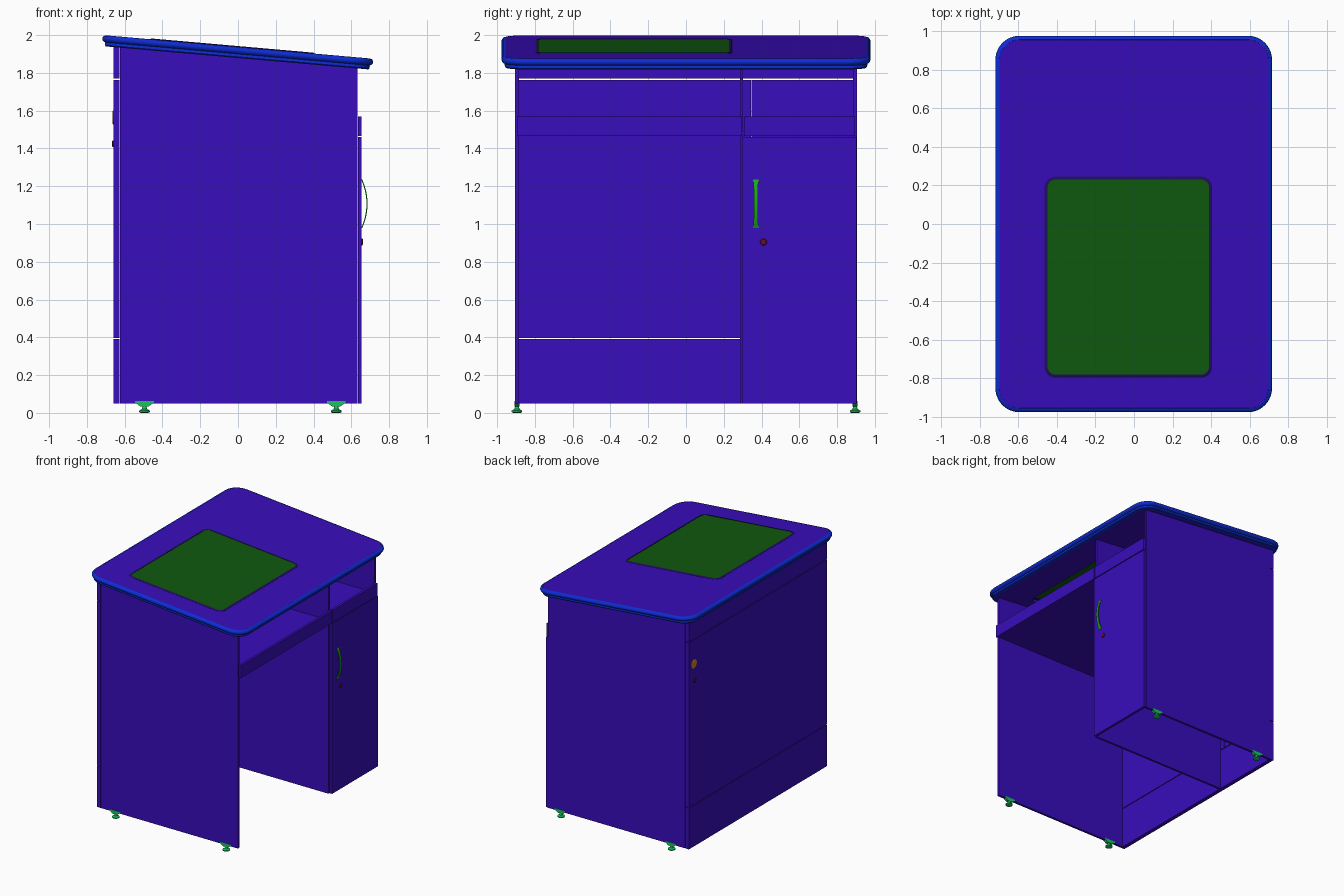
import bpy, bmesh, math
from math import sin, cos, pi

if "Cube" in bpy.data.objects:
    bpy.data.objects.remove(bpy.data.objects["Cube"])

TILT = math.radians(5)
TOP_Z = 1.937                      # height of the sloped top at x = 0


def mat(name, rgb):
    m = bpy.data.materials.new(name)
    m.diffuse_color = (*rgb, 1)
    m.use_nodes = True
    m.node_tree.nodes["Principled BSDF"].inputs["Base Color"].default_value = m.diffuse_color
    return m


PURPLE = mat("purple", (0.04, 0.004, 0.5))
BLUE = mat("edge_blue", (0.004, 0.025, 0.65))
GLASS = mat("glass_green", (0.005, 0.1, 0.005))
DARK = mat("gasket_dark", (0.015, 0.004, 0.12))
FOOT = mat("foot_green", (0.008, 0.55, 0.12))
GREEN = mat("handle_green", (0.012, 0.4, 0.01))
RED = mat("lock_red", (0.15, 0.004, 0.03))
ORANGE = mat("knob_orange", (0.6, 0.22, 0.01))


def loft(name, rings, material, loop=False, smooth=True):
    """Skin matching rings of points; loop joins the last ring to the first."""
    bm = bmesh.new()
    vs = [[bm.verts.new(p) for p in r] for r in rings]
    n = len(vs[0])
    pairs = list(zip(vs, vs[1:])) + ([(vs[-1], vs[0])] if loop else [])
    for a, b in pairs:
        for i in range(n):
            j = (i + 1) % n
            bm.faces.new((a[i], a[j], b[j], b[i]))
    if not loop:
        bm.faces.new(vs[0])
        bm.faces.new(vs[-1])
    bmesh.ops.recalc_face_normals(bm, faces=bm.faces)
    me = bpy.data.meshes.new(name)
    bm.to_mesh(me)
    bm.free()
    me.materials.append(material)
    ob = bpy.data.objects.new(name, me)
    bpy.context.collection.objects.link(ob)
    if smooth:
        bpy.ops.object.select_all(action='DESELECT')
        ob.select_set(True)
        bpy.context.view_layer.objects.active = ob
        bpy.ops.object.shade_smooth_by_angle(angle=math.radians(35))
    return ob


def under_top(x):
    return TOP_Z - 0.057 - math.tan(TILT) * x


def board(name, x0, x1, y0, y1, z0, z1=None):
    """Flat board; without z1 its top follows the slope of the desk top."""
    za, zb = (under_top(x0), under_top(x1)) if z1 is None else (z1, z1)
    prof = [(x0, z0), (x1, z0), (x1, zb), (x0, za)]
    return loft(name, [[(x, y, z) for x, z in prof] for y in (y0, y1)], PURPLE, smooth=False)


def rrect(cx, cy, hx, hy, r, z, seg=10):
    pts = []
    for k, (sx, sy) in enumerate([(1, 1), (-1, 1), (-1, -1), (1, -1)]):
        for i in range(seg + 1):
            a = pi / 2 * (k + i / seg)
            pts.append((cx + sx * (hx - r) + r * cos(a), cy + sy * (hy - r) + r * sin(a), z))
    return pts


def tilted(ob):
    ob.location = (0, 0, TOP_Z)
    ob.rotation_euler = (0, TILT, 0)


def disc_x(name, y, z, stations, material, n=24):
    """Round part turned around an axis along x, from (x, radius) stations."""
    loft(name, [[(x, y + r * cos(2 * pi * i / n), z + r * sin(2 * pi * i / n)) for i in range(n)]
                for x, r in stations], material)


# Sloped top with a window opening
def outer(inset, z):
    return rrect(0, 0, 0.72 - inset, 0.976 - inset, 0.125 - inset, z)


def window(grow, z):
    return rrect(-0.03, -0.275, 0.42 + grow, 0.505 + grow, 0.04 + grow, z)


tilted(loft("desk_top", [outer(0.02, 0), outer(0.02, -0.055), window(0.012, -0.055), window(0.012, 0)],
            PURPLE, loop=True))

# Moulded edge band around the top
edge = [(0.02, 0.0005), (0.008, -0.003), (0.002, -0.01), (0, -0.018), (0.003, -0.027), (0.01, -0.034),
        (0.018, -0.037), (0.016, -0.043), (0.017, -0.052), (0.023, -0.058), (0.045, -0.058), (0.045, -0.02)]
tilted(loft("top_edge_band", [outer(i, z) for i, z in edge], BLUE, loop=True))

# Glass pane and its gasket
tilted(loft("window_glass", [window(0, -0.02), window(0, 0.003)], GLASS))
tilted(loft("window_gasket", [window(0, -0.03), window(0.012, -0.03), window(0.016, 0.001),
                              window(0.01, 0.005), window(0, 0.005)], DARK, loop=True))

# Side panels, divider
board("left_side_panel", -0.625, 0.632, -0.905, -0.885, 0.05)
board("right_side_panel", -0.625, 0.632, 0.885, 0.905, 0.05)
board("divider_panel", -0.625, 0.632, 0.285, 0.303, 0.05)

# Back panels: plinth, fixed panel, small access door, upper strip
board("back_plinth", -0.66, -0.627, -0.905, 0.905, 0.05, 0.391)
board("back_fixed_panel", -0.66, -0.627, -0.905, 0.343, 0.397, 1.763)
board("back_access_door", -0.66, -0.627, 0.348, 0.905, 0.397, 1.763)
board("back_upper_strip", -0.66, -0.627, -0.905, 0.905, 1.769)

# Shelves, their fronts, cupboard door
board("tray_shelf", -0.62, 0.632, -0.885, 0.285, 1.47, 1.49)
board("cupboard_shelf", -0.62, 0.632, 0.303, 0.885, 1.47, 1.49)
board("tray_front", 0.634, 0.655, -0.895, 0.297, 1.467, 1.57)
board("cupboard_shelf_front", 0.634, 0.655, 0.306, 0.895, 1.467, 1.57)
board("cupboard_door", 0.634, 0.655, 0.298, 0.902, 0.05, 1.46)

# Bow handle
rings = []
N = 20
for i in range(N + 1):
    t = i / N * 2 - 1
    z, x = 1.107 + 0.128 * t, 0.655 + 0.028 * (1 - t * t)
    w = 0.011 + 0.005 * abs(t) ** 6
    rings.append([(x - 0.003, 0.37 - w, z), (x + 0.003, 0.37 - w, z),
                  (x + 0.003, 0.37 + w, z), (x - 0.003, 0.37 + w, z)])
loft("door_handle", rings, GREEN)

# Locks and back knob
disc_x("door_lock", 0.41, 0.905, [(0.65, 0.018), (0.658, 0.018), (0.661, 0.014)], RED)
disc_x("back_lock", 0.83, 1.425, [(-0.655, 0.017), (-0.664, 0.017), (-0.667, 0.013)], RED)
disc_x("back_knob", 0.84, 1.565, [(-0.655, 0.037), (-0.662, 0.037), (-0.665, 0.03)], ORANGE)

# Levelling feet: clip bracket on the panel edge plus a turned foot
clip = [(-0.05, 0.064), (-0.05, 0.055), (-0.022, 0.034), (0.022, 0.034), (0.05, 0.055), (0.05, 0.064)]
turned = [(0.02, 0), (0.028, 0.004), (0.028, 0.012), (0.014, 0.02), (0.01, 0.036)]
for side, sy in (("left", -1), ("right", 1)):
    for end, fx in (("back", -0.495), ("front", 0.52)):
        cy = sy * 0.895
        loft(f"{side}_{end}_foot_clip", [[(fx + x, cy + d, z) for x, z in clip] for d in (-0.0125, 0.0125)],
             FOOT, smooth=False)
        loft(f"{side}_{end}_foot", [[(fx + r * cos(2 * pi * i / 20), cy + r * sin(2 * pi * i / 20), z)
                                     for i in range(20)] for r, z in turned], FOOT)
